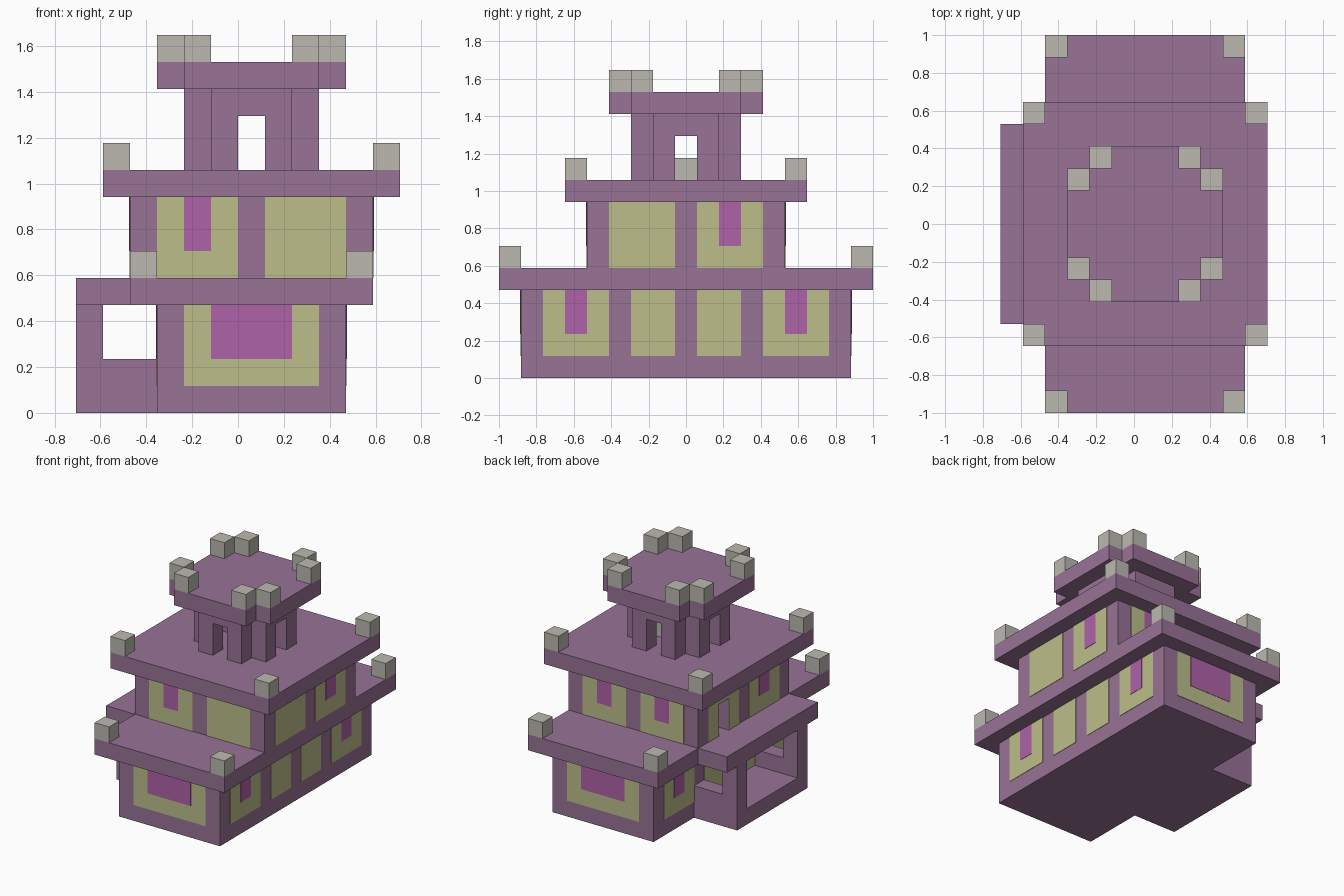
import bpy
import bmesh

cube = bpy.data.objects.get("Cube")
if cube:
    bpy.data.objects.remove(cube, do_unlink=True)

U = 2 / 17  # one building block


def material(name, rgb):
    m = bpy.data.materials.new(name)
    m.use_nodes = True
    m.diffuse_color = (*rgb, 1)
    m.node_tree.nodes["Principled BSDF"].inputs["Base Color"].default_value = (*rgb, 1)
    return m


PURPLE = material("purple_stone", (0.314, 0.171, 0.305))
OLIVE = material("olive_panel", (0.508, 0.515, 0.255))
MAGENTA = material("magenta_glass", (0.43, 0.122, 0.392))
GREY = material("warm_grey_stone", (0.503, 0.485, 0.434))


def boxes(name, mat, spans):
    """One object from boxes, each given as x, y and z spans in blocks."""
    bm = bmesh.new()
    for span in spans:
        verts = bmesh.ops.create_cube(bm, size=1)["verts"]
        for v in verts:
            v.co = [U * (lo + hi + c * 2 * (hi - lo)) / 2
                    for c, (lo, hi) in zip(v.co, span)]
    mesh = bpy.data.meshes.new(name)
    bm.to_mesh(mesh)
    bm.free()
    mesh.materials.append(mat)
    obj = bpy.data.objects.new(name, mesh)
    bpy.context.collection.objects.link(obj)
    return obj


def plate(axis, wall, sign, along, z, thick):
    """Thin painted panel lying on a wall that faces sign along axis."""
    depth = tuple(sorted((wall, wall + sign * thick)))
    return (depth, along, z) if axis == "x" else (along, depth, z)


def corner_blocks(name, xs, y, z):
    spans = [((x, x + 1), (s, s + 1), (z, z + 1)) for x in xs for s in (y, -y - 1)]
    return boxes(name, GREY, spans)


# Ground floor and its roof
boxes("ground_floor", PURPLE, [((-3, 4), (-7.5, 7.5), (0, 4))])
boxes("lower_roof", PURPLE, [((-4, 5), (-8.5, 8.5), (4, 5))])
corner_blocks("lower_roof_corners", (-4, 4), 7.5, 5)

# Side porch: floor, end sills, rail posts and roof
porch = [((-6, -3), (-2.5, 2.5), (0, 1)), ((-6, -4), (-4.5, 4.5), (4, 5))]
for y in (-3.5, 2.5):
    porch.append(((-6, -3), (y, y + 1), (0, 2)))
    porch.append(((-6, -5), (y, y + 1), (2, 4)))
boxes("porch", PURPLE, porch)

# Upper floor with a doorway onto the porch roof
boxes("upper_floor", PURPLE, [
    ((-3, 5), (-4.5, 4.5), (5, 8)),
    ((-4, -3), (-4.5, 1.5), (5, 8)),
    ((-4, -3), (2.5, 4.5), (5, 8)),
    ((-4, -3), (1.5, 2.5), (7, 8)),
])
boxes("upper_roof", PURPLE, [((-5, 6), (-5.5, 5.5), (8, 9))])
corner_blocks("upper_roof_corners", (-5, 5), 4.5, 9)

# Tower: four walls, each with a doorway
tower = []
for y in (-2.5, 1.5):
    tower += [((x, x + 1), (y, y + 1), (9, 11)) for x in (-1, 1)]
    tower.append(((-1, 2), (y, y + 1), (11, 12)))
for x in (-2, 2):
    tower += [((x, x + 1), (y, y + 1), (9, 11)) for y in (-1.5, 0.5)]
    tower.append(((x, x + 1), (-1.5, 1.5), (11, 12)))
boxes("tower_walls", PURPLE, tower)
boxes("tower_block", GREY, [((1, 2), (-0.5, 0.5), (9, 10))])

# Tower roof with notched corners
boxes("tower_roof", PURPLE, [
    ((-2, 3), (-3.5, 3.5), (12, 13)),
    ((-3, -2), (-2.5, 2.5), (12, 13)),
    ((3, 4), (-2.5, 2.5), (12, 13)),
])
corner_blocks("tower_roof_end_blocks", (-2, 2), 2.5, 13)
corner_blocks("tower_roof_side_blocks", (-3, 3), 1.5, 13)

# Painted windows
panels, glass = [], []
T_PANEL, T_GLASS = 0.025, 0.045
LOW, LOW_GLASS, HIGH, HIGH_GLASS = (1, 4), (2, 4), (5, 8), (6, 8)
for sign in (-1, 1):
    # Ground floor ends
    panels.append(plate("y", 7.5 * sign, sign, (-2, 3), LOW, T_PANEL))
    glass.append(plate("y", 7.5 * sign, sign, (-1, 2), LOW_GLASS, T_GLASS))
    # Ground floor sides
    wall = 4 if sign > 0 else -3
    for a, b in ((-6.5, -3.5), (-2.5, -0.5), (0.5, 2.5), (3.5, 6.5)):
        panels.append(plate("x", wall, sign, (a, b), LOW, T_PANEL))
        if b - a > 2:
            glass.append(plate("x", wall, sign, (a + 1, b - 1), LOW_GLASS, T_GLASS))
    # Upper floor ends
    for a in (-3, 1):
        panels.append(plate("y", 4.5 * sign, sign, (a, a + 3), HIGH, T_PANEL))
        if a < 0 or sign > 0:
            glass.append(plate("y", 4.5 * sign, sign, (a + 1, a + 2), HIGH_GLASS, T_GLASS))

# Upper floor sides, with the panel around the doorway left open
panels += [plate("x", 5, 1, (a, a + 3), HIGH, T_PANEL) for a in (-3.5, 0.5)]
glass.append(plate("x", 5, 1, (1.5, 2.5), HIGH_GLASS, T_GLASS))
panels.append(plate("x", -4, -1, (-3.5, -0.5), HIGH, T_PANEL))
glass.append(plate("x", -4, -1, (-2.5, -1.5), HIGH_GLASS, T_GLASS))
for along, z in (((0.5, 1.5), HIGH), ((2.5, 3.5), HIGH), ((1.5, 2.5), (7, 8))):
    panels.append(plate("x", -4, -1, along, z, T_PANEL))

boxes("window_panels", OLIVE, panels)
boxes("window_glass", MAGENTA, glass)
